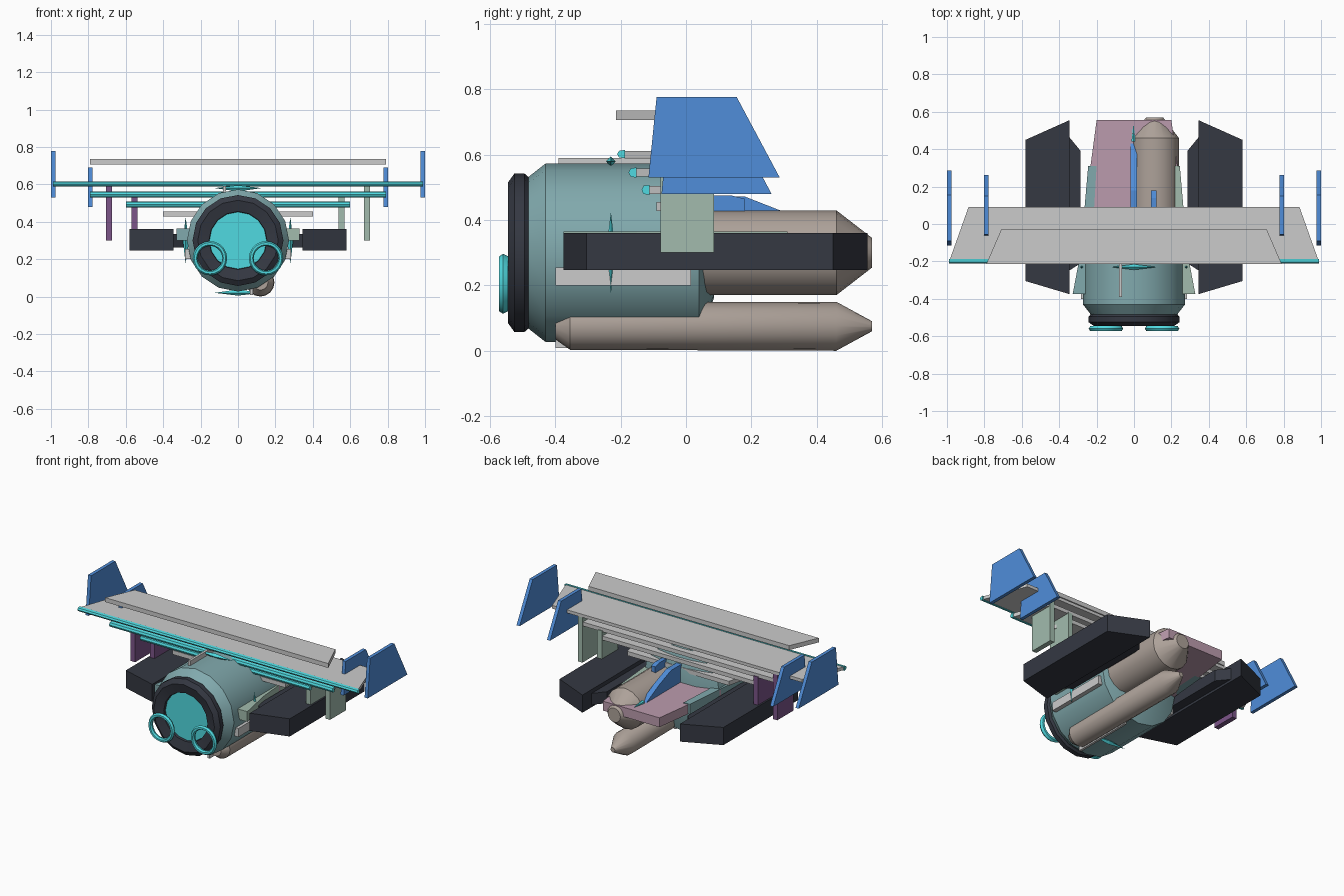
import bpy, bmesh, math
from math import sin, cos, pi
from mathutils import Matrix, Vector

if "Cube" in bpy.data.objects:
    bpy.data.objects.remove(bpy.data.objects["Cube"])

COL = {"teal": (.22, .40, .42), "green": (.36, .50, .42), "purple": (.20, .09, .25), "dark": (.035, .04, .055),
       "cyan": (.08, .70, .75), "blue": (.08, .27, .70), "pink": (.50, .33, .42), "tan": (.42, .36, .32)}


def finish(name, bm, col=None, smooth=False):
    bmesh.ops.recalc_face_normals(bm, faces=bm.faces[:])
    me = bpy.data.meshes.new(name)
    bm.to_mesh(me)
    bm.free()
    ob = bpy.data.objects.new(name, me)
    bpy.context.collection.objects.link(ob)
    if col:
        m = bpy.data.materials.get(col) or bpy.data.materials.new(col)
        m.diffuse_color = (*COL[col], 1)
        m.use_nodes = True
        m.node_tree.nodes["Principled BSDF"].inputs["Base Color"].default_value = m.diffuse_color
        me.materials.append(m)
    if smooth:
        bpy.ops.object.select_all(action='DESELECT')
        ob.select_set(True)
        bpy.context.view_layer.objects.active = ob
        bpy.ops.object.shade_smooth_by_angle(angle=math.radians(30))
    return ob


def prism(name, pts, axis, lo, hi, col=None):
    """Extrude a 2D outline: axis x takes (y, z) points, axis z takes (x, y)."""
    bm = bmesh.new()
    def put(p, t):
        return bm.verts.new((t, *p) if axis == 'x' else (*p, t))
    a = [put(p, lo) for p in pts]
    b = [put(p, hi) for p in pts]
    bm.faces.new(a)
    bm.faces.new(b)
    for i in range(len(pts)):
        j = (i + 1) % len(pts)
        bm.faces.new((a[i], a[j], b[j], b[i]))
    return finish(name, bm, col)


def box(name, x0, x1, y0, y1, z0, z1, col=None):
    return prism(name, [(x0, y0), (x1, y0), (x1, y1), (x0, y1)], 'z', z0, z1, col)


def turned(name, prof, x, z, n, col, closed=False):
    """Revolve (radius, y) points around an axis parallel to y."""
    bm = bmesh.new()
    rings = [[bm.verts.new((x + r * sin(2 * pi * i / n), y, z + r * cos(2 * pi * i / n)))
              for i in range(n)] for r, y in prof]
    pairs = list(zip(rings, rings[1:]))
    if closed:
        pairs.append((rings[-1], rings[0]))
    else:
        bm.faces.new(rings[0])
        bm.faces.new(rings[-1])
    for a, b in pairs:
        for i in range(n):
            j = (i + 1) % n
            bm.faces.new((a[i], a[j], b[j], b[i]))
    return finish(name, bm, col, True)


def flip(pts, s):
    return [(s * x, y) for x, y in pts]


# Fuselage, nose ring and intake
turned("fuselage", [(.23, -.485), (.273, -.43), (.273, .04), (.14, .085)], 0, .30, 16, "teal")
turned("nose_ring", [(.15, -.50), (.155, -.53), (.215, -.545), (.243, -.525), (.243, -.495),
                     (.225, -.475), (.15, -.475)], 0, .30, 16, "dark", True)
turned("intake_disc", [(.155, -.515), (.155, -.48)], 0, .30, 16, "cyan")

# Tail tanks
turned("upper_tank", [(.13, -.05), (.13, .46), (.045, .57)], .11, .30, 16, "tan")
turned("lower_tank", [(.04, -.40), (.072, -.355), (.075, .46), (.015, .57)], .12, .075, 16, "tan")

# Rear deck
prism("rear_deck", [(-.27, .03), (.27, .03), (.20, .555), (-.20, .555)], 'z', .30, .36, "pink")

# Spindle-shaped trim lying on the hull, every quarter turn
for k in range(4):
    bm = bmesh.new()
    mid = [bm.verts.new(v) for v in [(0, -.245, .28), (0, -.23, .295), (0, -.215, .28), (0, -.23, .262)]]
    for sx in (-.125, .125):
        tip = bm.verts.new((sx, -.23, .28))
        for i in range(4):
            bm.faces.new((mid[i], mid[(i + 1) % 4], tip))
    bm.transform(Matrix.Translation((0, 0, .30)) @ Matrix.Rotation(k * pi / 2, 4, 'Y'))
    finish(f"hull_spindle_{k}", bm, "cyan")

# Hull rails
box("top_rail", -.08, -.065, -.39, .01, .54, .59)
box("bottom_rail", .065, .08, -.40, .01, .008, .06)

# Wing stack: half span front, rear, y front, y back, z low, z high, cyan leading edge
WINGS = [("top_wing", .79, .71, -.215, -.03, .707, .735, False),
         ("main_wing", .99, .885, -.205, .09, .592, .612, True),
         ("second_wing", .79, .71, -.17, .08, .533, .558, True),
         ("third_wing", .60, .54, -.13, .08, .480, .505, True),
         ("lowest_wing", .40, .36, -.09, .08, .428, .455, False)]
for name, a, b, y0, y1, z0, z1, edge in WINGS:
    prism(name, [(-a, y0), (a, y0), (b, y1), (-b, y1)], 'z', z0, z1)
    if edge:
        m = .006
        prism(name + "_edge", [(y0 + .018, z0 - .003), (y0 + .018, z1 + .003), (y0, z1), (y0 - m, (z0 + z1) / 2),
                               (y0, z0)], 'x', -a, a, "cyan")

# Mirrored parts
for s, side in ((-1, "left"), (1, "right")):
    # Side pods with slanted ends and their inner plates
    prism(side + "_pod", flip([(.345, -.375), (.58, -.305), (.58, .45), (.345, .555)], s), 'z', .247, .36, "dark")
    prism(side + "_pod_inner", flip([(.285, -.21), (.348, -.25), (.348, .467), (.285, .39)], s),
          'z', .262, .335, "dark")
    # Shoulder blocks and side rails
    prism(side + "_shoulder", flip([(.24, -.375), (.328, -.375), (.285, -.15), (.245, .31), (.20, .31)], s),
          'z', .30, .365, "green" if s > 0 else "teal")
    x0, x1 = sorted((s * .255, s * .283))
    box(side + "_rail", x0, x1, -.40, .015, .20, .255)
    # Wing tip fins
    for nm, x, pts in (("outer_fin", .988, [(-.115, .53), (.287, .53), (.155, .777), (-.09, .777)]),
                       ("inner_fin", .79, [(-.075, .48), (.262, .48), (.15, .69), (-.055, .69)])):
        prism(side + "_" + nm, pts, 'x', s * x - .011, s * x + .011, "blue")
    # Hanging struts
    for nm, x, z0, z1 in (("outer_strut", .69, .30, .60), ("inner_strut", .553, .35, .54)):
        box(side + "_" + nm, s * x - .016, s * x + .016, -.078, .085, z0, z1, "green" if s > 0 else "purple")
    # Nose hoops
    turned(side + "_nose_hoop", [(.066, -.56), (.072, -.572), (.084, -.572), (.092, -.56), (.084, -.545),
                                 (.070, -.545)], s * .15, .205, 20, "cyan", True)

# Dorsal fins and tail spike
prism("dorsal_fin", [(.0, .35), (.45, .35), (.30, .425), (.18, .472), (.0, .472)], 'x', -.02, .015, "blue")
prism("small_dorsal_fin", [(.06, .41), (.18, .41), (.18, .465), (.14, .475), (.06, .475)], 'x', .092, .12, "blue")
turned("tail_spike", [(.012, .44), (.010, .46), (.002, .525)], -.003, .365, 6, "cyan")
